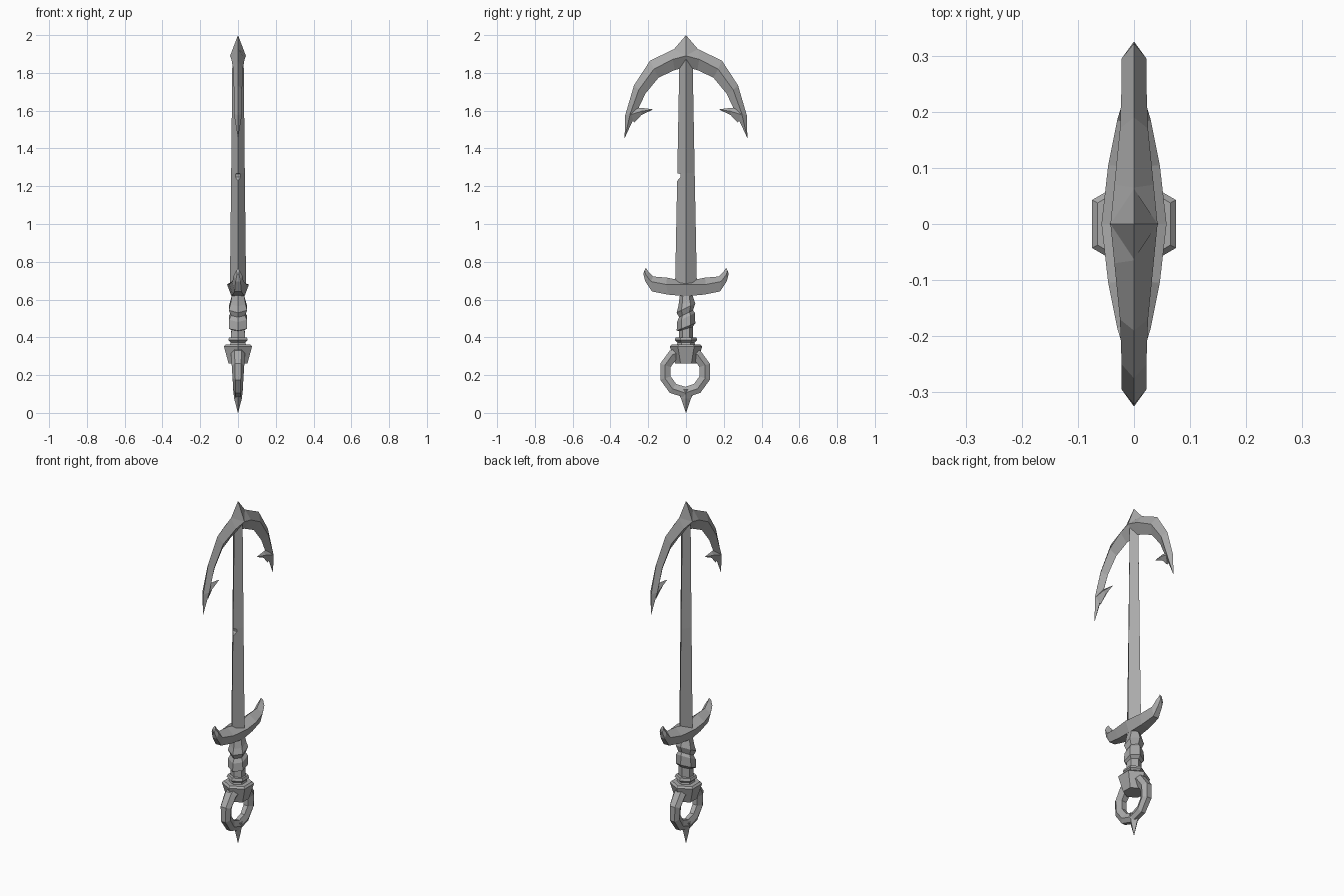
import bpy, bmesh, math

if "Cube" in bpy.data.objects:
    bpy.data.objects.remove(bpy.data.objects["Cube"])

steel = bpy.data.materials.new("grey steel")
steel.diffuse_color = (0.40, 0.40, 0.40, 1)
steel.use_nodes = True
steel.node_tree.nodes["Principled BSDF"].inputs["Base Color"].default_value = steel.diffuse_color


def finish(name, bm, mirror_y=False):
    bmesh.ops.remove_doubles(bm, verts=bm.verts, dist=0.0005)
    bmesh.ops.recalc_face_normals(bm, faces=bm.faces)
    me = bpy.data.meshes.new(name)
    bm.to_mesh(me)
    bm.free()
    me.materials.append(steel)
    ob = bpy.data.objects.new(name, me)
    bpy.context.collection.objects.link(ob)
    if mirror_y:
        m = ob.modifiers.new("mirror", 'MIRROR')
        m.use_axis = (False, True, False)
        m.use_clip = True
    return ob


def loft(name, rings, cap_start=True, cap_end=True, closed=False, mirror_y=False):
    """Skin a list of equal-length point rings."""
    bm = bmesh.new()
    vs = [[bm.verts.new(p) for p in r] for r in rings]
    n = len(vs[0])
    pairs = list(zip(vs, vs[1:])) + ([(vs[-1], vs[0])] if closed else [])
    for a, b in pairs:
        for i in range(n):
            j = (i + 1) % n
            bm.faces.new((a[i], a[j], b[j], b[i]))
    if cap_start and not closed:
        bm.faces.new(vs[0])
    if cap_end and not closed:
        bm.faces.new(vs[-1])
    return finish(name, bm, mirror_y)


def diamond(z, hx, hy):
    return [(hx, 0, z), (0, hy, z), (-hx, 0, z), (0, -hy, z)]


def hexagon(z, r, tilt=0.0, sy=1.0):
    pts = []
    for k in range(6):
        a = math.radians(90 + 60 * k)
        x, y = r * math.cos(a), sy * r * math.sin(a)
        pts.append((x, y, z + tilt * y))
    return pts


# Blade with a small chipped notch on its front edge
blade = loft("blade", [diamond(0.66, 0.043, 0.058), diamond(1.27, 0.036, 0.046),
                       diamond(1.87, 0.03, 0.035)])
notch = loft("notch_cutter", [[(x, -0.07, 1.20), (x, -0.028, 1.25), (x, -0.03, 1.265),
                               (x, -0.07, 1.275)] for x in (-0.1, 0.1)])
notch.hide_render = True
notch.hide_viewport = True
cut = blade.modifiers.new("notch", 'BOOLEAN')
cut.operation = 'DIFFERENCE'
cut.object = notch

# Curved hook arms: (outer, side ridge, inner, half width)
arm = [((0, 1.94), (0, 1.89), (0, 1.83), 0.042),
       ((0.065, 1.925), (0.07, 1.872), (0.06, 1.815), 0.035),
       ((0.19, 1.865), (0.17, 1.82), (0.145, 1.775), 0.025),
       ((0.275, 1.735), (0.25, 1.71), (0.215, 1.69), 0.022),
       ((0.322, 1.575), (0.295, 1.585), (0.262, 1.59), 0.022),
       ((0.325, 1.455), (0.3245, 1.455), (0.324, 1.456), 0.0005)]
loft("hook_arms", [[(0, *o), (w, *s), (0, *i), (-w, *s)] for o, s, i, w in arm],
     cap_start=False, mirror_y=True)

# Inward barbs near the hook tips
loft("hook_barbs", [[(0, 0.29, 1.615), (0.02, 0.29, 1.58), (0, 0.275, 1.535), (-0.02, 0.29, 1.58)],
                    [(0, 0.235, 1.615), (0.014, 0.235, 1.597), (0, 0.235, 1.578),
                     (-0.014, 0.235, 1.597)],
                    [(0, 0.176, 1.607), (0.0005, 0.176, 1.606), (0, 0.176, 1.605),
                     (-0.0005, 0.176, 1.606)]], mirror_y=True)

# Spike on top of the hook
bm = bmesh.new()
base = [bm.verts.new(p) for p in ((0.042, 0, 1.89), (0, 0.063, 1.926),
                                  (-0.042, 0, 1.89), (0, -0.063, 1.926))]
tip = bm.verts.new((0, 0, 2.0))
for i in range(4):
    bm.faces.new((base[i], base[(i + 1) % 4], tip))
finish("top_spike", bm)

# Upswept crossguard: (top crest, side ridge, bottom, half width)
guard = [((0, 0.695), (0, 0.68), (0, 0.618), 0.058),
         ((0.1, 0.716), (0.105, 0.68), (0.095, 0.626), 0.046),
         ((0.175, 0.722), (0.185, 0.695), (0.18, 0.643), 0.03),
         ((0.2, 0.75), (0.212, 0.73), (0.215, 0.695), 0.022),
         ((0.212, 0.768), (0.22, 0.755), (0.226, 0.735), 0.008)]
loft("crossguard", [[(0, *t), (w, *s), (0.6 * w, *b), (-0.6 * w, *b), (-w, *s)]
                    for t, s, b, w in guard], cap_start=False, mirror_y=True)

# Wrapped grip with slanted bands
bands = [(0.63, 0.036, 0), (0.585, 0.046, 0.5), (0.555, 0.056, 0.5), (0.525, 0.042, 0.5),
         (0.505, 0.054, 0.5), (0.455, 0.056, 0.4), (0.445, 0.041, 0.3), (0.39, 0.042, 0)]
loft("grip", [hexagon(z, r, t, 0.88) for z, r, t in bands])

# Collar and pommel block
loft("collar", [hexagon(z, r) for z, r in ((0.40, 0.054), (0.385, 0.06), (0.372, 0.045),
                                           (0.355, 0.05))])
loft("pommel_block", [hexagon(z, r) for z, r in ((0.362, 0.075), (0.352, 0.086),
                                                 (0.262, 0.058))])

# Faceted ring with a six-sided section, thinner towards the bottom
rings = []
for k in range(10):
    a = math.radians(18 + 36 * k)
    w = 0.031 + 0.007 * math.sin(a)
    section = [(0.5 * w, 0.138), (w, 0.112), (0.5 * w, 0.08),
               (-0.5 * w, 0.08), (-w, 0.112), (-0.5 * w, 0.138)]
    rings.append([(x, r * math.cos(a) - 0.005, 0.218 + r * math.sin(a)) for x, r in section])
loft("pommel_ring", rings, closed=True)

# Spike under the ring
loft("bottom_spike", [diamond(0.125, 0.026, 0.05), diamond(0.075, 0.02, 0.026),
                      diamond(0.0, 0.0006, 0.0006)])
